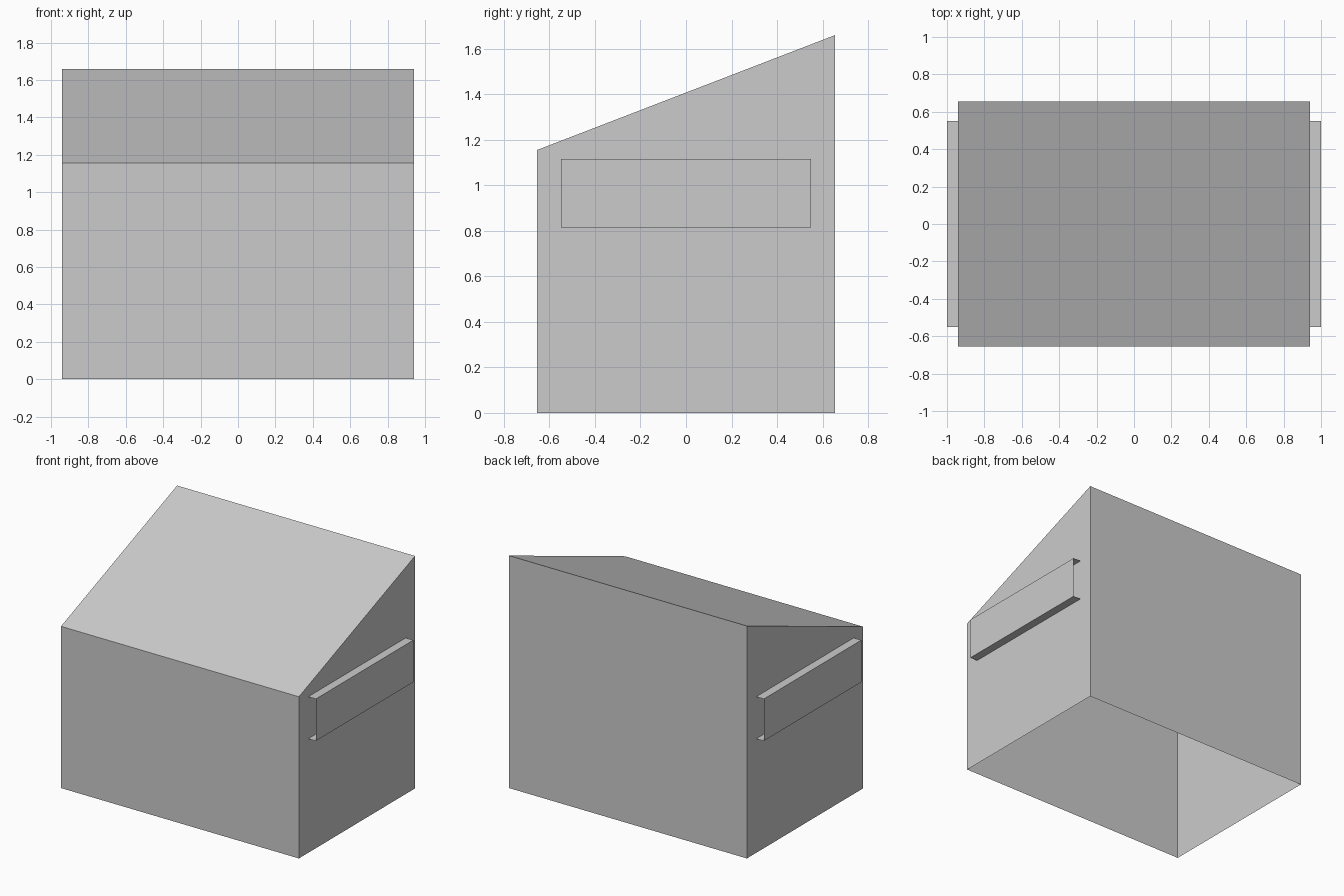
import bpy
import bmesh
from mathutils import Vector

cube = bpy.data.objects.get("Cube")
if cube:
    bpy.data.objects.remove(cube, do_unlink=True)

grey = bpy.data.materials.new("light_grey")
grey.use_nodes = True
grey.diffuse_color = (0.6, 0.6, 0.6, 1)
grey.node_tree.nodes["Principled BSDF"].inputs["Base Color"].default_value = grey.diffuse_color

HALF_WIDTH, HALF_DEPTH = 0.94, 0.655
FRONT_HEIGHT, BACK_HEIGHT = 1.155, 1.66


def make_object(name, bm):
    mesh = bpy.data.meshes.new(name)
    bm.to_mesh(mesh)
    bm.free()
    mesh.materials.append(grey)
    obj = bpy.data.objects.new(name, mesh)
    bpy.context.collection.objects.link(obj)
    return obj


# Thin sheet body: side profile extruded across the width, open underneath
bm = bmesh.new()
profile = [(-HALF_DEPTH, 0), (HALF_DEPTH, 0), (HALF_DEPTH, BACK_HEIGHT), (-HALF_DEPTH, FRONT_HEIGHT)]
side = bm.faces.new([bm.verts.new((-HALF_WIDTH, y, z)) for y, z in profile])
result = bmesh.ops.extrude_face_region(bm, geom=[side], use_keep_orig=True)
moved = [v for v in result["geom"] if isinstance(v, bmesh.types.BMVert)]
bmesh.ops.translate(bm, verts=moved, vec=Vector((2 * HALF_WIDTH, 0, 0)))
bmesh.ops.recalc_face_normals(bm, faces=bm.faces)
underside = [f for f in bm.faces if all(v.co.z < 0.01 for v in f.verts)]
bmesh.ops.delete(bm, geom=underside, context="FACES_ONLY")
make_object("hood_body", bm)


# Handles: C-shaped sheet channels with open ends, one on each side
def handle(name, sign):
    bm = bmesh.new()
    channel = [(HALF_WIDTH, 0.815), (1, 0.815), (1, 1.115), (HALF_WIDTH, 1.115)]
    rows = [[bm.verts.new((sign * x, y, z)) for x, z in channel] for y in (-0.55, 0.55)]
    for i in range(len(channel) - 1):
        quad = [rows[0][i], rows[1][i], rows[1][i + 1], rows[0][i + 1]]
        bm.faces.new(quad if sign > 0 else quad[::-1])
    make_object(name, bm)


handle("left_handle", 1)
handle("right_handle", -1)
